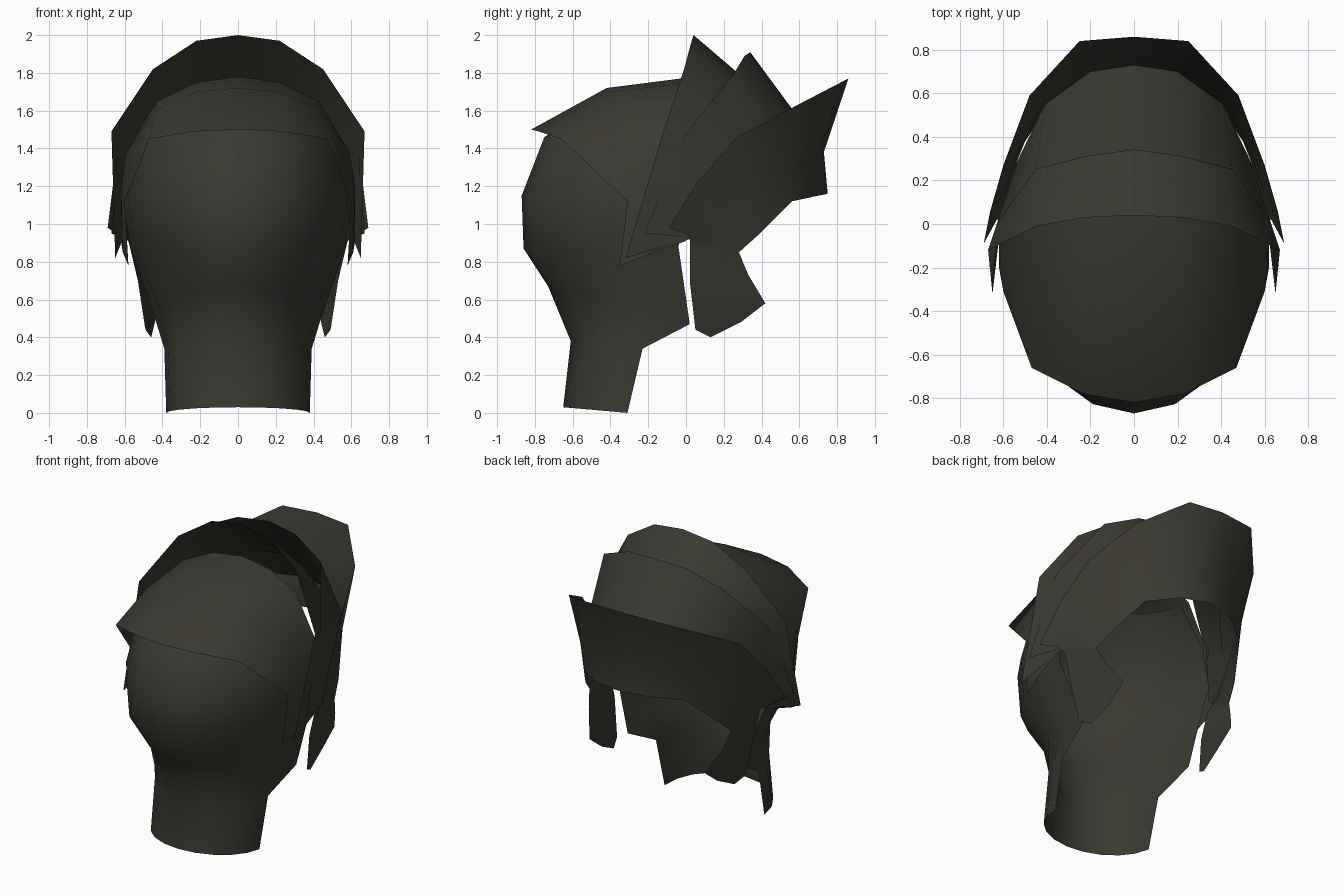
import bpy
import bmesh
from math import sin, cos, pi
from mathutils import Vector

default_cube = bpy.data.objects.get("Cube")
if default_cube:
    bpy.data.objects.remove(default_cube, do_unlink=True)

# Single dark olive hair colour
hair = bpy.data.materials.new("dark_olive_hair")
hair.use_nodes = True
colour = (0.042, 0.040, 0.030, 1)
hair.diffuse_color = colour
shader = hair.node_tree.nodes["Principled BSDF"]
shader.inputs["Base Color"].default_value = colour
shader.inputs["Roughness"].default_value = 0.8

HEAD_CENTRE = Vector((0, 0, 1))


def loft_sheet(name, rows):
    """Skin half-rows running from the middle to the side, then mirror them."""
    bm = bmesh.new()
    grid = [[bm.verts.new(point) for point in row] for row in rows]
    for lower, upper in zip(grid, grid[1:]):
        for i in range(len(lower) - 1):
            bm.faces.new((lower[i], lower[i + 1], upper[i + 1], upper[i]))
    bm.normal_update()

    # Turn the whole sheet so that it faces away from the head
    facing = sum(f.normal.dot(f.calc_center_median() - HEAD_CENTRE) * f.calc_area()
                 for f in bm.faces)
    if facing < 0:
        bmesh.ops.reverse_faces(bm, faces=bm.faces[:])
    for face in bm.faces:
        face.smooth = True

    mesh = bpy.data.meshes.new(name)
    bm.to_mesh(mesh)
    bm.free()
    mesh.materials.append(hair)
    sheet = bpy.data.objects.new(name, mesh)
    bpy.context.collection.objects.link(sheet)
    mirror = sheet.modifiers.new("mirror", "MIRROR")
    mirror.use_axis[0] = True
    mirror.use_clip = True
    mirror.merge_threshold = 0.001
    return sheet


def arc_row(width, middle_y, side_y, middle_z, side_z, segments=5):
    """Quarter ellipse from the nape centre line round to the side edge."""
    row = []
    for i in range(segments + 1):
        angle = i / segments * pi / 2
        blend = (1 - cos(angle))
        row.append((width * sin(angle),
                    side_y + (middle_y - side_y) * cos(angle),
                    middle_z + (side_z - middle_z) * blend))
    return row


# Nape and rear shell, from the neck hem up under the crown
shell_sections = [
    (.38, -.65, -.31, .03, 0),
    (.39, -.61, -.23, .38, .34),
    (.43, -.73, .02, .67, .47),
    (.57, -.86, -.04, .87, .88),
    (.61, -.87, 0, 1.15, 1.12),
    (.56, -.75, 0, 1.46, 1.38),
    (.38, -.44, 0, 1.67, 1.62),
]
loft_sheet("rear_shell", [arc_row(*section) for section in shell_sections])

# Crown cap overhanging the rear shell
loft_sheet("crown_cap", [
    [(0, -.82, 1.5), (.23, -.78, 1.49), (.47, -.66, 1.45), (.6, -.31, 1.12), (.58, -.35, .78)],
    [(0, -.42, 1.72), (.22, -.41, 1.7), (.44, -.36, 1.6), (.62, -.2, 1.2), (.61, -.17, .85)],
    [(0, .05, 1.78), (.22, .04, 1.75), (.43, .02, 1.65), (.59, 0, 1.38), (.62, 0, .91)],
])

# Two raised bands that sweep from ear to ear
loft_sheet("rear_band", [
    [(0, .04, 2), (.22, .03, 1.97), (.45, -.01, 1.82), (.67, -.12, 1.49), (.65, -.32, .82)],
    [(0, .45, 1.65), (.22, .41, 1.62), (.42, .33, 1.52), (.57, .18, 1.25), (.61, .02, .92)],
])
loft_sheet("middle_band", [
    [(0, .34, 1.91), (.22, .31, 1.89), (.45, .25, 1.79), (.63, 0, 1.48), (.67, -.22, .95)],
    [(0, .73, 1.38), (.2, .7, 1.36), (.41, .55, 1.3), (.53, .3, 1.15), (.62, .02, .93)],
])

# Flared fringe with its raised rim
loft_sheet("fringe", [
    [(0, .86, 1.77), (.25, .84, 1.76), (.48, .59, 1.63),
     (.6, .27, 1.46), (.66, .06, 1.22), (.69, -.09, .98)],
    [(0, .73, 1.38), (.2, .7, 1.37), (.42, .55, 1.3),
     (.54, .31, 1.15), (.6, .13, 1.02), (.63, .02, .94)],
    [(0, .75, 1.16), (.2, .7, 1.15), (.38, .56, 1.12),
     (.5, .38, .94), (.54, .28, .85), (.58, .02, .91)],
])

# Sideburns hanging in front of the ears
loft_sheet("sideburns", [
    [(.54, .28, .85), (.58, .02, .91)],
    [(.51, .33, .73), (.53, .02, .7)],
    [(.44, .42, .58), (.49, .05, .44)],
    [(.44, .29, .48), (.46, .13, .4)],
])
